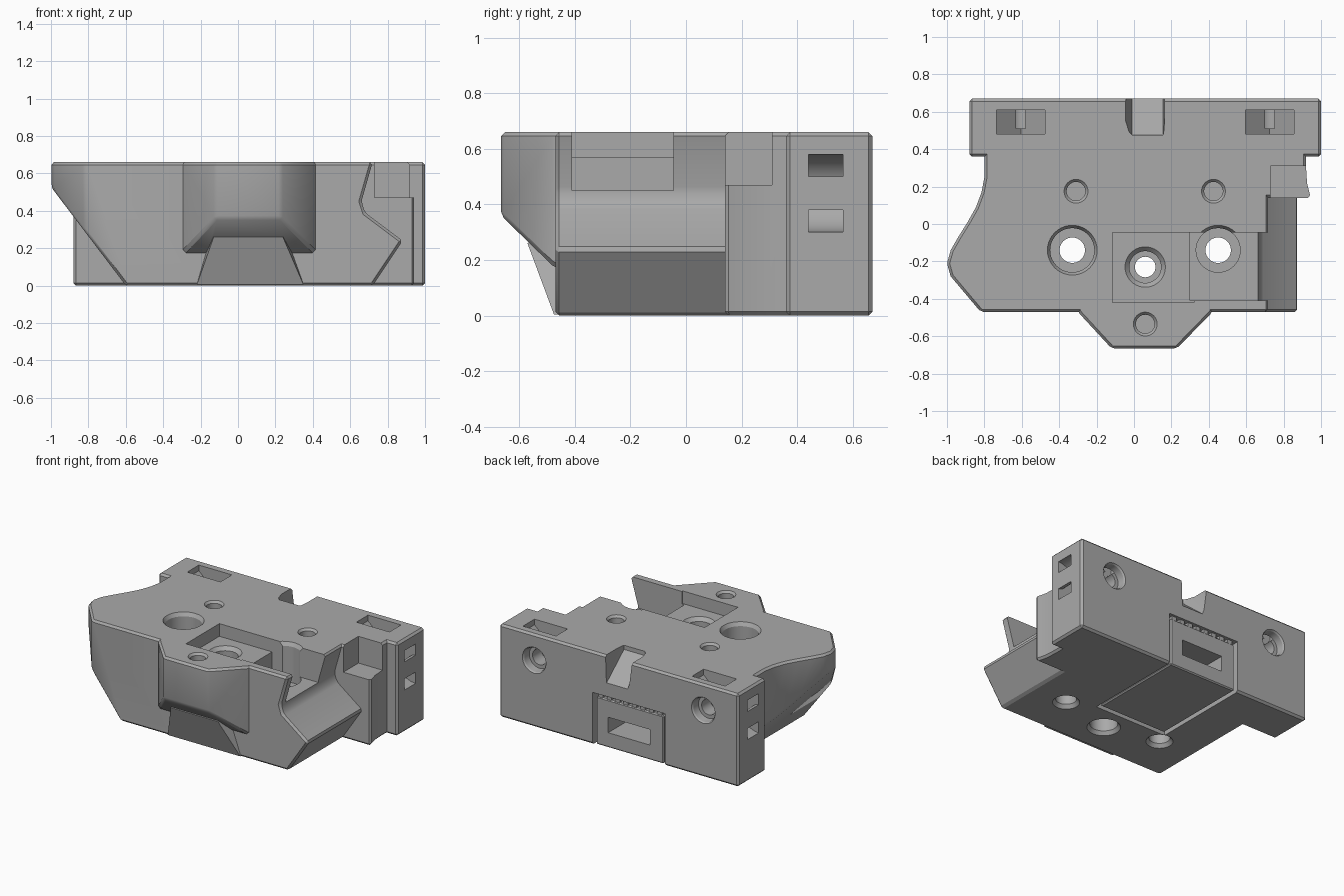
import bpy, bmesh, math
from mathutils import Matrix, Vector

if "Cube" in bpy.data.objects:
    bpy.data.objects.remove(bpy.data.objects["Cube"])

MID = 0.06          # centre of the rear bar
TOP = 0.66

grey = bpy.data.materials.new("plain grey")
grey.use_nodes = True
grey.diffuse_color = (0.4, 0.4, 0.4, 1)
grey.node_tree.nodes["Principled BSDF"].inputs["Base Color"].default_value = (0.4, 0.4, 0.4, 1)


def make(name, bm):
    bmesh.ops.recalc_face_normals(bm, faces=bm.faces)
    mesh = bpy.data.meshes.new(name)
    bm.to_mesh(mesh)
    bm.free()
    mesh.materials.append(grey)
    ob = bpy.data.objects.new(name, mesh)
    bpy.context.collection.objects.link(ob)
    return ob


def prism(name, points, axis, lo, hi):
    """Extrude a 2D outline along an axis."""
    place = {"x": lambda a, b, t: (t, a, b),
             "y": lambda a, b, t: (a, t, b),
             "z": lambda a, b, t: (a, b, t)}[axis]
    bm = bmesh.new()
    face = bm.faces.new([bm.verts.new(place(a, b, lo)) for a, b in points])
    out = bmesh.ops.extrude_face_region(bm, geom=[face])["geom"]
    shift = Vector(place(0, 0, hi - lo))
    bmesh.ops.translate(bm, vec=shift, verts=[v for v in out if isinstance(v, bmesh.types.BMVert)])
    return make(name, bm)


def box(name, x0, x1, y0, y1, z0, z1):
    return prism(name, [(x0, y0), (x1, y0), (x1, y1), (x0, y1)], "z", z0, z1)


def hull(name, points):
    bm = bmesh.new()
    for p in points:
        bm.verts.new(p)
    bmesh.ops.convex_hull(bm, input=bm.verts)
    bmesh.ops.dissolve_limit(bm, angle_limit=0.01, verts=bm.verts, edges=bm.edges)
    return make(name, bm)


def lathe(name, steps, matrix, sides=40):
    """Turned solid from (radius, height) steps."""
    bm = bmesh.new()
    turn = [2 * math.pi * i / sides for i in range(sides)]
    rings = [[bm.verts.new((r * math.cos(t), r * math.sin(t), h)) for t in turn] for r, h in steps]
    for a, b in zip(rings, rings[1:]):
        for i in range(sides):
            j = (i + 1) % sides
            bm.faces.new((a[i], a[j], b[j], b[i]))
    bm.faces.new(rings[0])
    bm.faces.new(rings[-1])
    bmesh.ops.transform(bm, matrix=matrix, verts=bm.verts)
    return make(name, bm)


def apply(ob, mod):
    bpy.context.view_layer.objects.active = ob
    bpy.ops.object.modifier_apply(modifier=mod.name)


def combine(ob, tool, operation):
    mod = ob.modifiers.new("combine", "BOOLEAN")
    mod.operation, mod.solver, mod.object = operation, "EXACT", tool
    apply(ob, mod)
    bpy.data.objects.remove(tool)


def chamfer(ob, width=0.014):
    mod = ob.modifiers.new("chamfer", "BEVEL")
    mod.width, mod.segments, mod.limit_method = width, 1, "ANGLE"
    apply(ob, mod)
    return ob


# Main body: side profile crossed with the plan outline
body = prism("body", [(-0.6, 0), (0.72, 0), (0.88, 0.24), (0.68, 0.39), (0.66, 0.45),
                      (0.72, TOP), (-1.1, TOP)], "y", -0.8, 0.8)
plan = [(-0.8, 0.5), (-0.8, 0.25), (-0.815, 0.17), (-0.845, 0.09), (-0.89, 0.01), (-0.94, -0.07),
        (-0.98, -0.14), (-1, -0.21), (-0.98, -0.28), (-0.82, -0.47), (1.1, -0.47), (1.1, 0.5)]
combine(body, prism("plan", plan, "z", -0.2, 0.9), "INTERSECT")
chamfer(body)

# Rear bar, right block, front nose and the wedge below it
combine(body, chamfer(box("rear_bar", -0.88, 1.0, 0.36, 0.67, 0, TOP)), "UNION")
block = prism("block", [(0.5, 0.14), (0.945, 0.14), (0.925, 0.22), (0.92, 0.3), (0.92, 0.5), (0.5, 0.5)],
              "z", 0, TOP)
combine(body, chamfer(block), "UNION")
nose = []
for side, tip in ((-0.3, -0.12), (0.42, 0.23)):
    nose += [(tip, -0.665, TOP), (tip, -0.665, 0.36), (side, -0.47, TOP), (side, -0.47, 0.17),
             (side, -0.35, TOP), (side, -0.35, 0.17)]
combine(body, chamfer(hull("nose", nose)), "UNION")
wedge = []
for foot, head in ((-0.22, -0.13), (0.35, 0.24)):
    wedge += [(foot, -0.475, 0.005), (foot, -0.4, 0.005), (head, -0.57, 0.26), (head, -0.4, 0.35)]
combine(body, hull("wedge", wedge), "UNION")

# Stepped pocket open to the right, and the notch in the block
cuts = [box("shallow_pocket", -0.115, 0.32, -0.42, -0.045, 0.57, 0.8),
        box("deep_pocket", 0.3, 0.9, -0.41, -0.045, 0.45, 0.8),
        box("block_notch", 0.73, 1.1, 0.1, 0.31, 0.47, 0.8)]

# Cable groove at the rear edge
groove = []
for low, high in ((-0.01, -0.05), (0.155, 0.165)):
    groove += [(high, 0.52, 0.7), (high, 0.75, 0.7), (low, 0.475, 0.7), (low, 0.475, 0.63),
               (low, 0.75, 0.4)]
cuts.append(hull("cable_groove", groove))

# Tie slots: V slots on top, curved tie channels at both ends
arc = [math.radians(90 + 15 * i) for i in range(13)]
for s in (-1, 1):
    x = MID + s * 0.665
    cuts.append(prism("top_slot", [(x - 0.13, 0.7), (x - 0.13, 0.62), (x, 0.5), (x + 0.13, 0.62),
                                   (x + 0.13, 0.7)], "y", 0.48, 0.61))
    channel = [(0.1, 0.14)] + [(0.14 * math.cos(t), 0.14 * math.sin(t)) for t in arc] + [(0.1, -0.14)]
    channel += [(0.1, -0.06)] + [(0.06 * math.cos(t), 0.06 * math.sin(t)) for t in reversed(arc)]
    channel += [(0.1, 0.06)]
    cuts.append(prism("end_channel", [(MID + s * (0.94 + a), 0.44 + b) for a, b in channel],
                      "y", 0.44, 0.565))

    # Rear screw holes
    cuts.append(lathe("rear_hole", [(0.1, 0.01), (0.085, -0.01), (0.08, -0.06), (0.055, -0.06),
                                    (0.055, -0.16)],
                      Matrix.Translation((x, 0.67, 0.475)) @ Matrix.Rotation(-math.pi / 2, 4, "X")))

    # Counterbored through holes
    cuts.append(lathe("main_hole", [(0.145, 0.68), (0.118, 0.635), (0.118, 0.38), (0.068, 0.38),
                                    (0.068, 0.025), (0.095, -0.01)],
                      Matrix.Translation((MID + s * 0.39, -0.14, 0))))

# Centre through hole
cuts.append(lathe("centre_hole", [(0.108, 0.6), (0.108, 0.57), (0.085, 0.545), (0.085, 0.46), (0.055, 0.46),
                                  (0.055, 0.15), (0.09, 0.15), (0.09, 0.025), (0.115, -0.01)],
                  Matrix.Translation((MID, -0.23, 0))))

# Small blind holes
for x, y in ((-0.31, 0.175), (0.425, 0.175), (MID, -0.535)):
    cuts.append(lathe("blind_hole", [(0.073, 0.67), (0.05, 0.645), (0.05, 0.5)],
                      Matrix.Translation((x, y, 0))))

# Cavity for the insert
cuts.append(box("insert_cavity", -0.305, 0.265, -0.06, 0.8, -0.1, 0.37))
for tool in cuts:
    combine(body, tool, "DIFFERENCE")

# Insert with a slot and a row of ridges along its rear top edge
insert = chamfer(box("insert", -0.285, 0.245, -0.04, 0.66, 0.004, 0.345), 0.008)
combine(insert, box("insert_slot", -0.18, 0.15, 0.45, 0.8, 0.11, 0.22), "DIFFERENCE")
for i in range(8):
    x = -0.25 + i * 0.066
    box("insert_ridge", x - 0.018, x + 0.018, 0.5, 0.655, 0.34, 0.369)

# Smooth the curved walls and keep the edges crisp
bpy.ops.object.select_all(action="DESELECT")
body.select_set(True)
bpy.context.view_layer.objects.active = body
bpy.ops.object.shade_smooth_by_angle(angle=math.radians(25))
